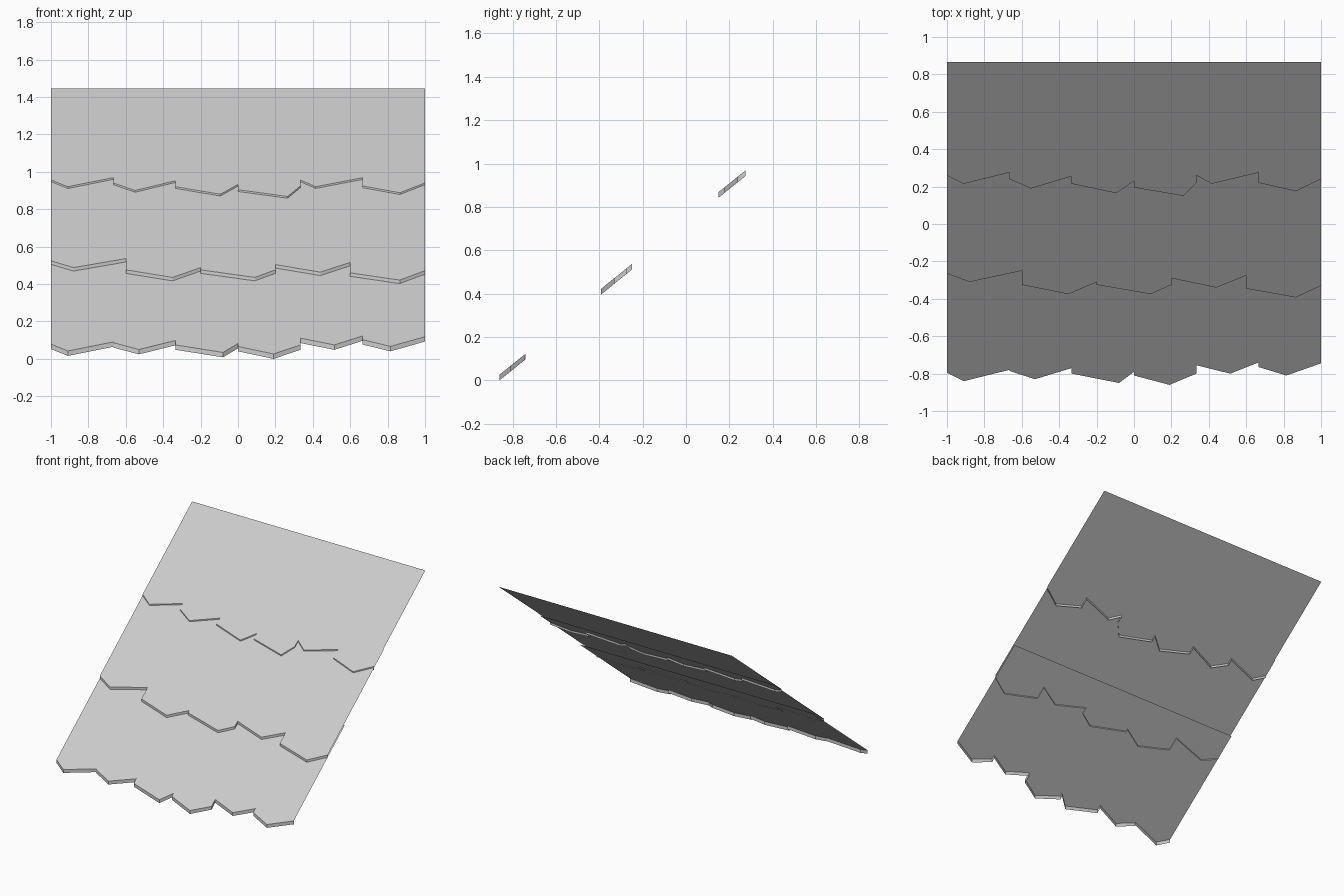
import bpy
import bmesh

cube = bpy.data.objects.get("Cube")
if cube:
    bpy.data.objects.remove(cube, do_unlink=True)

SLOPE = 0.806
LIP_HEIGHT = 0.026

# One plain grey for the whole roof
grey = bpy.data.materials.new("light grey")
grey.use_nodes = True
grey_value = (0.6, 0.6, 0.6, 1.0)
grey.diffuse_color = grey_value
grey.node_tree.nodes["Principled BSDF"].inputs["Base Color"].default_value = grey_value


def ragged_edge(shingles):
    """Front outline of a course; each shingle is (left y, tip x, tip y, right y)."""
    width = 2 / len(shingles)
    outline = []
    for index, (left_y, tip_x, tip_y, right_y) in enumerate(shingles):
        start = -1 + index * width
        outline += [(start, left_y), (tip_x, tip_y), (start + width, right_y)]
    return outline


def shingle_course(name, shingles, tip_height, back_y):
    """Sloping sheet with a jagged front edge and a thin lip hanging from it."""
    outline = ragged_edge(shingles)
    lowest_y = min(y for x, y in outline)

    def height(y):
        return tip_height + (y - lowest_y) * SLOPE

    bm = bmesh.new()
    front = [bm.verts.new((x, y, height(y))) for x, y in outline]
    lip = [bm.verts.new((x, y, height(y) - LIP_HEIGHT)) for x, y in outline]
    back = [bm.verts.new((x, back_y, height(back_y))) for x in (1, -1)]
    bm.faces.new(front + back)
    for i in range(len(front) - 1):
        bm.faces.new((front[i], lip[i], lip[i + 1], front[i + 1]))

    mesh = bpy.data.meshes.new(name)
    bm.to_mesh(mesh)
    bm.free()
    mesh.materials.append(grey)
    course = bpy.data.objects.new(name, mesh)
    bpy.context.collection.objects.link(course)
    return course


# Bottom course, six shingles
shingle_course("lower_shingle_course", [
    (-0.795, -0.91, -0.84, -0.78),
    (-0.785, -0.53, -0.83, -0.77),
    (-0.80, -0.08, -0.85, -0.79),
    (-0.81, 0.19, -0.86, -0.80),
    (-0.755, 0.515, -0.80, -0.74),
    (-0.765, 0.815, -0.81, -0.745),
], LIP_HEIGHT, -0.12)

# Middle course, five wider shingles
shingle_course("middle_shingle_course", [
    (-0.265, -0.88, -0.31, -0.25),
    (-0.325, -0.35, -0.375, -0.31),
    (-0.325, 0.09, -0.375, -0.325),
    (-0.29, 0.44, -0.34, -0.275),
    (-0.345, 0.865, -0.393, -0.33),
], 0.421, 0.36)

# Top course, six shingles
shingle_course("upper_shingle_course", [
    (0.26, -0.91, 0.215, 0.275),
    (0.24, -0.55, 0.19, 0.255),
    (0.215, -0.095, 0.165, 0.23),
    (0.195, 0.265, 0.15, 0.22),
    (0.26, 0.415, 0.215, 0.275),
    (0.22, 0.865, 0.175, 0.24),
], 0.868, 0.866)
